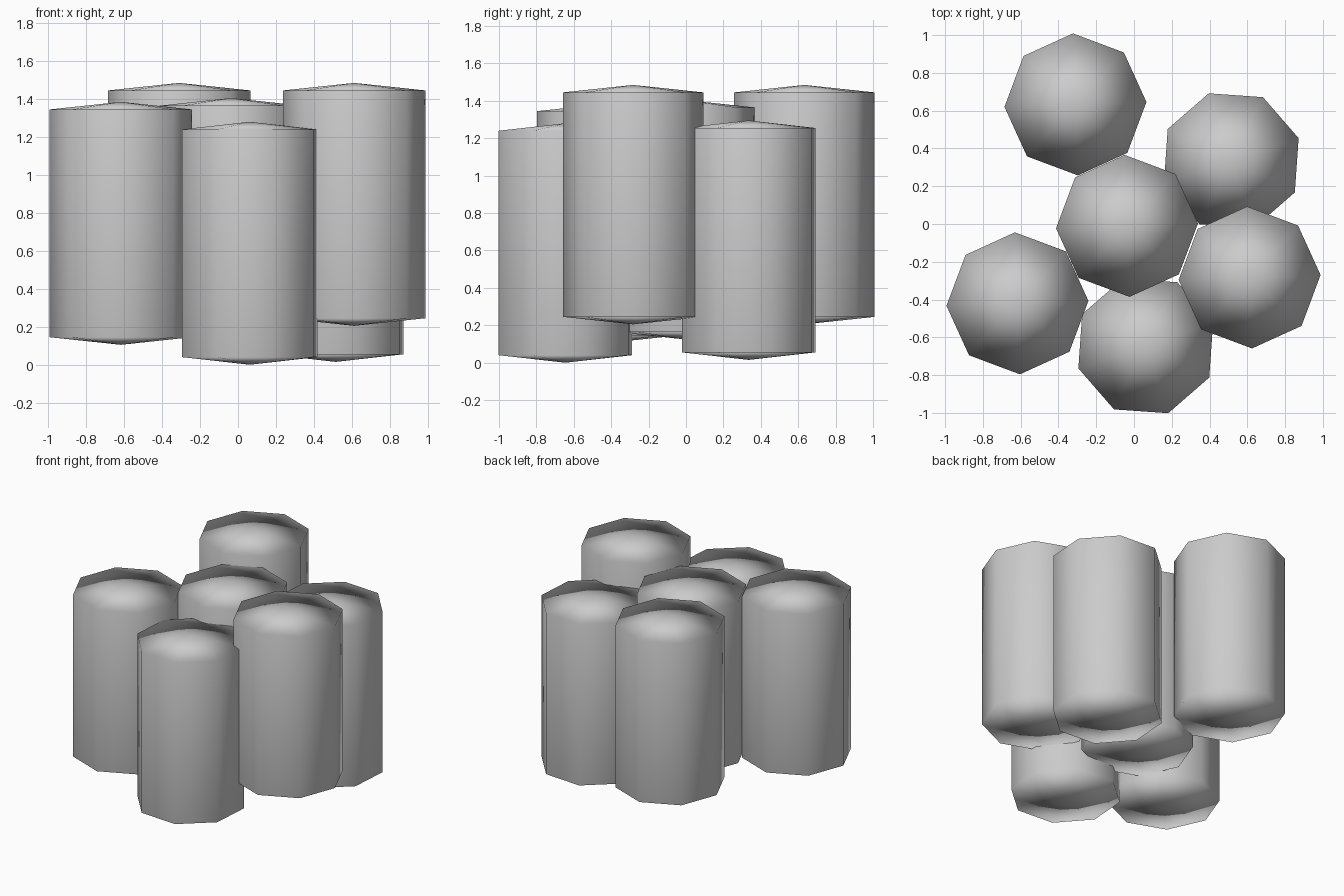
import bpy, bmesh, math

if "Cube" in bpy.data.objects:
    bpy.data.objects.remove(bpy.data.objects["Cube"])

SIDES, RADIUS, HEIGHT, DOME = 8, 0.376, 1.28, 0.04


def column(name, x, y, z, turn):
    # eight-sided prism with shallow conical caps
    bm = bmesh.new()
    def ring(h):
        return [bm.verts.new((RADIUS * math.cos(a), RADIUS * math.sin(a), h))
                for a in (math.radians(turn) + 2 * math.pi * i / SIDES for i in range(SIDES))]
    low, high = ring(DOME), ring(HEIGHT - DOME)
    foot = bm.verts.new((0, 0, 0))
    peak = bm.verts.new((0, 0, HEIGHT))
    for i in range(SIDES):
        j = (i + 1) % SIDES
        bm.faces.new((low[i], low[j], high[j], high[i]))
        bm.faces.new((high[i], high[j], peak))
        bm.faces.new((low[j], low[i], foot))
    # rounded rims and corners
    sharp = [e for e in bm.edges if e.calc_face_angle() > math.radians(30)]
    bmesh.ops.bevel(bm, geom=sharp, offset=0.03, offset_type='OFFSET',
                    segments=3, profile=0.5, affect='EDGES')
    for f in bm.faces:
        f.smooth = True
    mesh = bpy.data.meshes.new(name)
    bm.to_mesh(mesh)
    bm.free()
    obj = bpy.data.objects.new(name, mesh)
    obj.location = (x, y, z)
    bpy.context.collection.objects.link(obj)
    # keep the large faces flat in shading
    obj.modifiers.new("weighted_normals", 'WEIGHTED_NORMAL').keep_sharp = True


# cluster: name, x, y, base height, turn in degrees
for part in (
    ("column_centre", -0.037, -0.01, 0.125, 2),
    ("column_back_left", -0.31, 0.633, 0.205, 2),
    ("column_back_right", 0.515, 0.335, 0.015, 18.5),
    ("column_right", 0.612, -0.283, 0.205, 2),
    ("column_left", -0.617, -0.42, 0.105, 2),
    ("column_front", 0.062, -0.645, 0.0, 18.5),
):
    column(*part)
